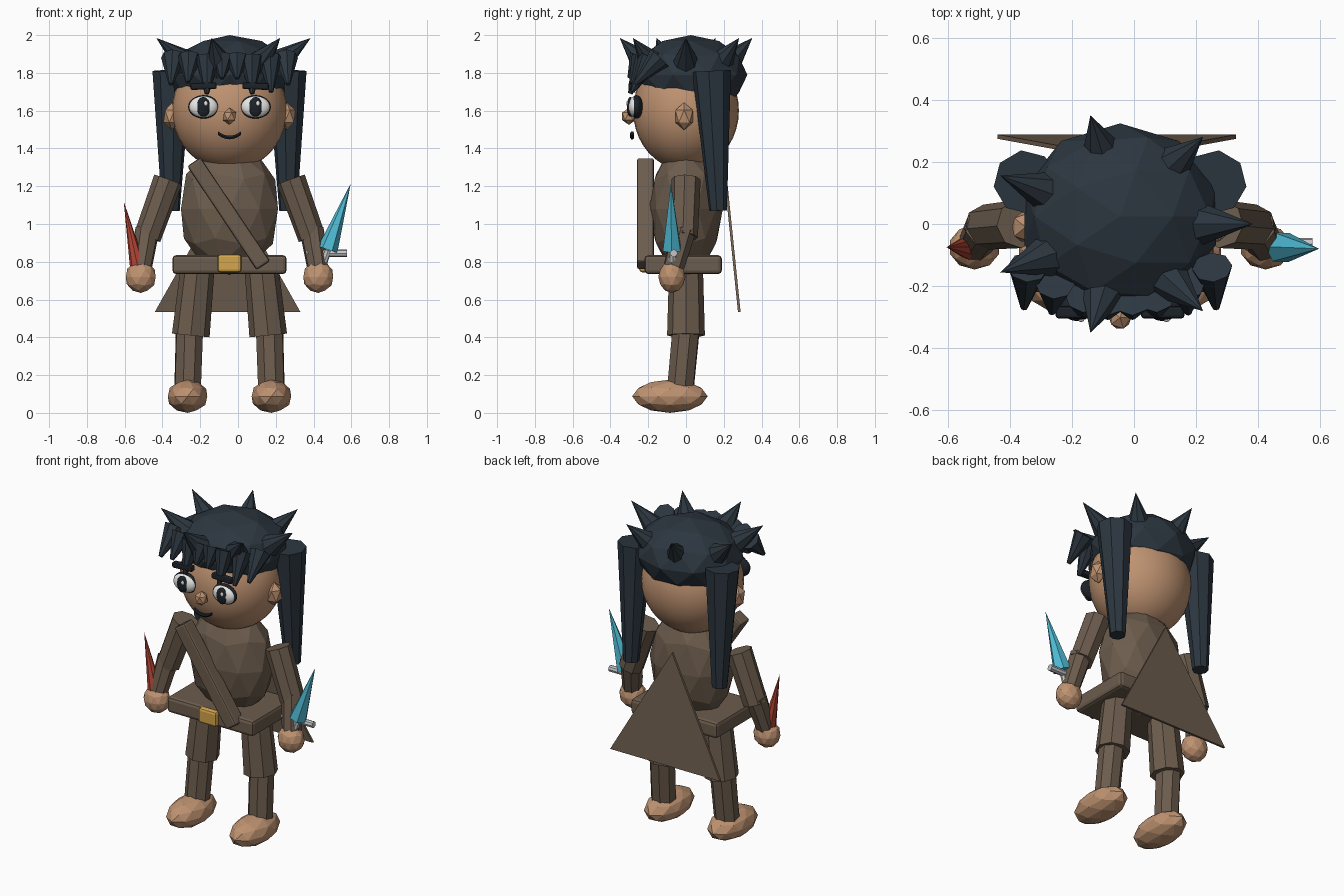
import bpy, bmesh, math
from mathutils import Vector, Matrix

if "Cube" in bpy.data.objects:
    bpy.data.objects.remove(bpy.data.objects["Cube"])

CX = -0.045  # centre line of the figure


def material(name, r, g, b):
    m = bpy.data.materials.new(name)
    m.diffuse_color = (r, g, b, 1)
    m.use_nodes = True
    m.node_tree.nodes["Principled BSDF"].inputs["Base Color"].default_value = m.diffuse_color
    return m


SKIN = material("skin", 0.52, 0.29, 0.165)
HAIR = material("dark blue hair", 0.025, 0.037, 0.05)
CLOTH = material("brown cloth", 0.15, 0.107, 0.074)
GOLD = material("gold", 0.66, 0.38, 0.07)
CYAN = material("cyan blade", 0.08, 0.50, 0.66)
RED = material("red blade", 0.45, 0.06, 0.035)
WHITE = material("eye white", 0.85, 0.85, 0.83)
BLACK = material("near black", 0.012, 0.016, 0.022)
STEEL = material("pale steel", 0.55, 0.56, 0.57)


def finish(name, bm, mat, smooth=False):
    bmesh.ops.recalc_face_normals(bm, faces=bm.faces)
    me = bpy.data.meshes.new(name)
    bm.to_mesh(me)
    bm.free()
    me.materials.append(mat)
    for p in me.polygons:
        p.use_smooth = smooth
    ob = bpy.data.objects.new(name, me)
    bpy.context.collection.objects.link(ob)
    return ob


def ball(name, loc, radii, mat, sub=2, smooth=False):
    bm = bmesh.new()
    if smooth:
        bmesh.ops.create_uvsphere(bm, u_segments=32, v_segments=20, radius=1)
    else:
        bmesh.ops.create_icosphere(bm, subdivisions=sub, radius=1)
    bmesh.ops.transform(bm, verts=bm.verts, matrix=Matrix.Translation(loc) @ Matrix.Diagonal((*radii, 1)))
    return finish(name, bm, mat, smooth)


def taper(name, a, b, ra, rb, mat, sides=8):
    """Faceted cone or cylinder running from a to b."""
    a, b = Vector(a), Vector(b)
    bm = bmesh.new()
    bmesh.ops.create_cone(bm, cap_ends=True, segments=sides, radius1=ra, radius2=rb, depth=(b - a).length)
    rot = (b - a).to_track_quat('Z', 'Y').to_matrix().to_4x4()
    bmesh.ops.transform(bm, verts=bm.verts, matrix=Matrix.Translation((a + b) / 2) @ rot)
    return finish(name, bm, mat)


def box(name, loc, size, mat, rot_y=0, bevel=0.0):
    bm = bmesh.new()
    bmesh.ops.create_cube(bm, size=1)
    bmesh.ops.scale(bm, verts=bm.verts, vec=size)
    if bevel:
        bmesh.ops.bevel(bm, geom=bm.edges[:], offset=bevel, segments=2, profile=0.5, affect='EDGES')
    bmesh.ops.transform(bm, verts=bm.verts, matrix=Matrix.Translation(loc) @ Matrix.Rotation(rot_y, 4, 'Y'))
    return finish(name, bm, mat)


# Head, nose and hair cap
ball("head", (CX, 0, 1.6), (0.305, 0.28, 0.315), SKIN, smooth=True)
ball("nose", (CX, -0.302, 1.57), (0.04, 0.042, 0.045), SKIN, sub=1)
ball("hair_cap", (CX, 0.025, 1.79), (0.325, 0.30, 0.21), HAIR)

# Ring of seven crown spikes
for i in range(7):
    t = i * math.tau / 7
    c, s = math.cos(t), math.sin(t)
    taper("hair_spike", (CX + 0.225 * c, 0.21 * s, 1.83), (CX + 0.43 * c, 0.36 * s, 1.985), 0.085, 0, HAIR)

# Fringe of downward locks: offset from centre, tip height
for dx, tip in [(-0.31, 1.74), (-0.22, 1.75), (-0.12, 1.69), (-0.04, 1.77),
                (0.04, 1.77), (0.12, 1.69), (0.22, 1.70), (0.31, 1.74)]:
    bend = 0.10 * (abs(dx) / 0.31) ** 2
    taper("fringe_lock", (CX + dx * 0.96, -0.24 + bend, 1.88), (CX + dx, -0.30 + bend * 0.3, tip),
          0.065, 0.012, HAIR)

# Mouth
bm = bmesh.new()
rings = []
for i in range(9):
    u = i / 4 - 1
    rings.append([bm.verts.new((CX + 0.06 * u, -0.285 + 0.011 * math.cos(a), 1.458 + 0.022 * u * u + 0.011 * math.sin(a)))
                  for a in [k * math.tau / 6 for k in range(6)]])
for p, q in zip(rings, rings[1:]):
    for k in range(6):
        bm.faces.new((p[k], p[(k + 1) % 6], q[(k + 1) % 6], q[k]))
bm.faces.new(rings[0])
bm.faces.new(rings[-1])
finish("mouth", bm, BLACK)

for side, sx in (("left", -1), ("right", 1)):
    def at(dx, y, z):
        return (CX + sx * dx, y, z)

    # Eye with dark rim, pupil and glint
    ex = 0.138
    ball(side + "_eye_rim", at(ex, -0.262, 1.62), (0.081, 0.035, 0.062), BLACK, smooth=True)
    ball(side + "_eye", at(ex, -0.272, 1.62), (0.075, 0.034, 0.056), WHITE, smooth=True)
    ball(side + "_pupil", at(ex, -0.295, 1.62), (0.036, 0.018, 0.052), BLACK, smooth=True)
    ball(side + "_glint", (CX + sx * ex + 0.012, -0.31, 1.638), (0.01, 0.006, 0.013), WHITE, smooth=True)
    box(side + "_brow", at(ex, -0.285, 1.73), (0.14, 0.04, 0.036), BLACK, rot_y=sx * 0.04, bevel=0.01)
    ball(side + "_ear", at(0.305, -0.01, 1.57), (0.05, 0.055, 0.073), SKIN, sub=1)

    # Long hanging side lock
    taper(side + "_side_lock", at(0.305, 0.135, 1.81), at(0.31, 0.17, 1.07), 0.104, 0.047, HAIR)

    # Arm
    taper(side + "_upper_arm", at(0.325, 0, 1.235), at(0.435, -0.01, 0.93), 0.078, 0.073, CLOTH)
    taper(side + "_forearm", at(0.435, -0.01, 0.97), at(0.47, -0.07, 0.75), 0.066, 0.056, CLOTH)
    ball(side + "_hand", at(0.47, -0.075, 0.72), (0.083, 0.072, 0.085), SKIN)

    # Leg
    taper(side + "_thigh", at(0.17, 0, 0.76), at(0.205, 0, 0.41), 0.09, 0.1, CLOTH)
    taper(side + "_shin", at(0.212, 0, 0.44), at(0.222, -0.03, 0.12), 0.076, 0.074, CLOTH)
    ball(side + "_foot", at(0.222, -0.085, 0.088), (0.11, 0.2, 0.088), SKIN)

# Body, belt, buckle and chest strap
ball("torso", (CX, 0, 1.08), (0.27, 0.195, 0.35), CLOTH)
box("belt", (CX, -0.015, 0.785), (0.605, 0.41, 0.1), CLOTH, bevel=0.02)
box("buckle", (CX, -0.225, 0.792), (0.125, 0.045, 0.095), GOLD, bevel=0.015)
box("chest_strap", (CX - 0.005, -0.215, 1.055), (0.085, 0.09, 0.66), CLOTH,
    rot_y=-math.atan2(0.355, 0.53), bevel=0.012)

# Triangular cape hanging down the back
bm = bmesh.new()
corners = [(CX - 0.01, 0.205, 1.22), (CX - 0.395, 0.275, 0.535), (CX + 0.375, 0.275, 0.535)]
inner = [bm.verts.new(c) for c in corners]
outer = [bm.verts.new((x, y + 0.014, z)) for x, y, z in corners]
bm.faces.new(inner)
bm.faces.new(outer)
for k in range(3):
    j = (k + 1) % 3
    bm.faces.new((inner[k], inner[j], outer[j], outer[k]))
finish("cape", bm, CLOTH)

# Daggers held in the hands
taper("cyan_blade", (0.475, -0.075, 0.865), (0.597, -0.08, 1.215), 0.054, 0, CYAN, 6)
taper("crossguard", (0.36, -0.065, 0.845), (0.577, -0.065, 0.845), 0.02, 0.02, STEEL)
taper("cyan_dagger_grip", (0.475, -0.07, 0.86), (0.43, -0.075, 0.73), 0.02, 0.02, STEEL)
taper("red_blade", (-0.53, -0.075, 0.77), (-0.605, -0.075, 1.12), 0.042, 0, RED)
